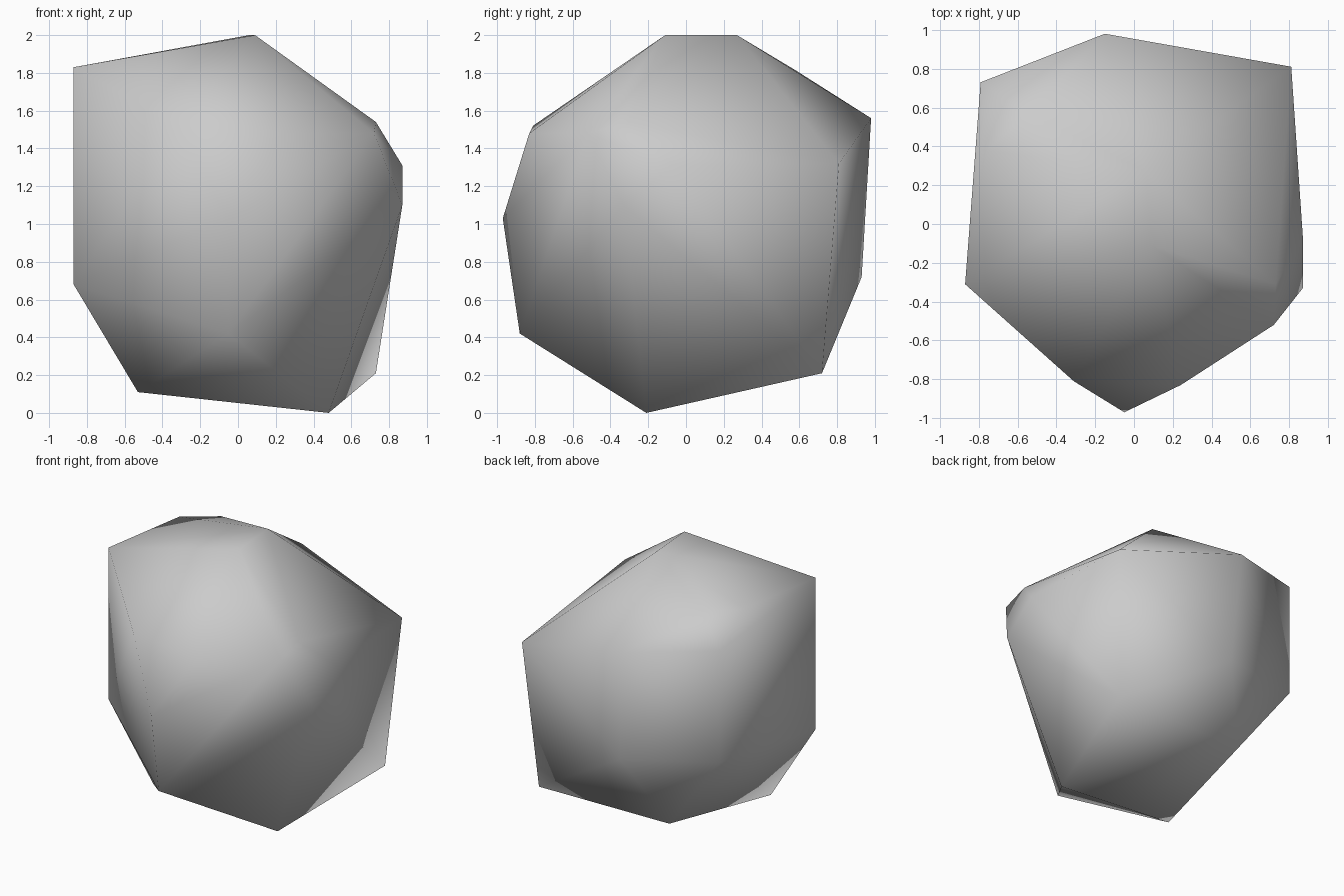
import bpy
import bmesh

# Remove only the default cube
default_cube = bpy.data.objects.get("Cube")
if default_cube:
    bpy.data.objects.remove(default_cube, do_unlink=True)


def make_material(name, colour):
    """One flat colour for the viewport and the render."""
    material = bpy.data.materials.new(name)
    material.use_nodes = True
    material.diffuse_color = colour
    shader = material.node_tree.nodes["Principled BSDF"]
    shader.inputs["Base Color"].default_value = colour
    return material


def make_boulder(name, corner_groups, material):
    """Wrap a tight faceted skin around the corner points and smooth it."""
    bm = bmesh.new()
    for group in corner_groups:
        for corner in group:
            bm.verts.new(corner)
    hull = bmesh.ops.convex_hull(bm, input=bm.verts[:])
    # Drop any corner that ended up inside the skin
    spare = [v for v in hull["geom_interior"] if isinstance(v, bmesh.types.BMVert)]
    if spare:
        bmesh.ops.delete(bm, geom=spare, context="VERTS")
    bmesh.ops.recalc_face_normals(bm, faces=bm.faces[:])
    for face in bm.faces:
        face.smooth = True
    mesh = bpy.data.meshes.new(name)
    bm.to_mesh(mesh)
    bm.free()
    mesh.materials.append(material)
    boulder = bpy.data.objects.new(name, mesh)
    bpy.context.collection.objects.link(boulder)
    return boulder


# Corners of the rock, grouped by the side they belong to
crown = [(.09, -.11, 2), (.06, .27, 2)]
front_side = [(-.31, -.81, 1.52), (.24, -.83, 1.48),
              (-.05, -.97, 1.03), (-.05, -.88, .42)]
left_side = [(.73, -.31, 1.54), (.72, -.52, 1.48),
             (.87, -.07, 1.31), (.87, -.33, 1.1)]
back_side = [(.81, .81, 1.32), (-.15, .98, 1.56), (-.1, .93, .72)]
right_side = [(-.87, -.31, 1.83), (-.87, -.31, .68), (-.79, .73, 1.65),
              (-.79, .73, .8), (-.76, .38, 1.83), (-.54, .57, 1.82)]
base = [(.48, -.21, 0), (-.53, -.26, .11), (.73, .72, .21), (-.35, .7, .21)]

stone_grey = make_material("stone grey", (.6, .6, .6, 1))
make_boulder("boulder",
             [crown, front_side, left_side, back_side, right_side, base],
             stone_grey)
